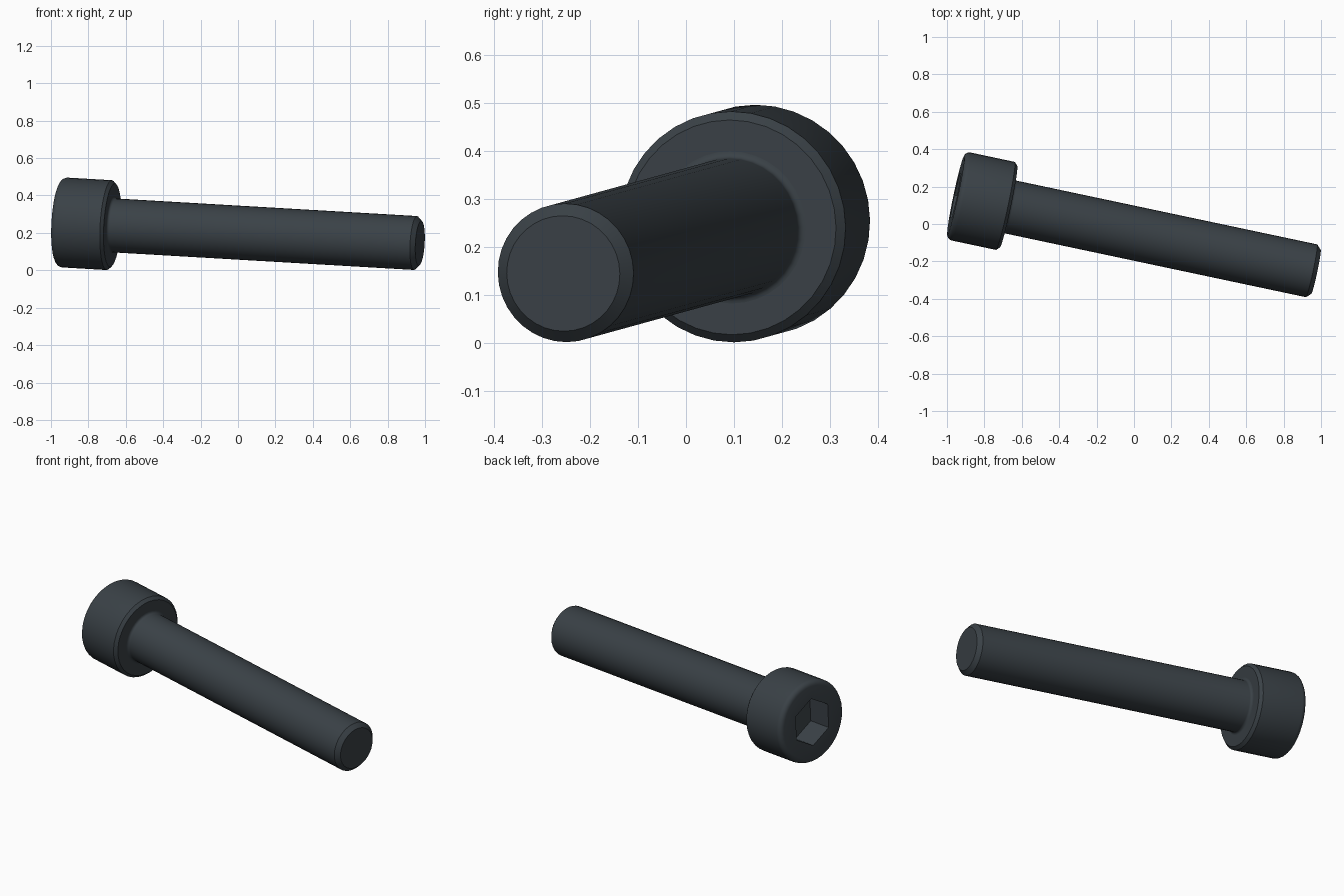
import bpy
import bmesh
from math import cos, sin, pi, radians
from mathutils import Matrix, Vector

if "Cube" in bpy.data.objects:
    bpy.data.objects.remove(bpy.data.objects["Cube"], do_unlink=True)

SIDES = 36
UNIT = 0.0481                      # one design unit in model units
HEAD_R, HEAD_H = 5, 6
SHANK_R, SHANK_L = 3, 35
SOCKET_R, SOCKET_DEPTH = 2.887, 3  # socket corner radius and depth

# Dark blackened steel
steel = bpy.data.materials.new("dark_steel")
steel.use_nodes = True
color = (0.042, 0.053, 0.062, 1)
steel.diffuse_color = color
bsdf = next(n for n in steel.node_tree.nodes if n.type == 'BSDF_PRINCIPLED')
bsdf.inputs["Base Color"].default_value = color

# Frame of the leaning screw: local z runs from head to tip
axis = Vector((0.9767, -0.207, -0.057)).normalized()
up = (Vector((0, 0, 1)) - axis * axis.z).normalized()
side = axis.cross(up)
frame = Matrix((up, side, axis)).transposed().to_4x4()
frame.translation = (-0.953, 0.153, 0.257)
frame = frame @ Matrix.Scale(UNIT, 4)


def hexagon(radius, angle):
    """Distance to a hexagon outline in the given direction."""
    return radius * cos(pi / 6) / cos(angle % (pi / 3) - pi / 6)


def arc(cr, cz, radius, start, end, steps=5):
    """Profile points (radius, height) along a fillet."""
    angles = [radians(start + (end - start) * i / steps) for i in range(steps + 1)]
    return [(cr + radius * cos(a), cz + radius * sin(a)) for a in angles]


def loft(name, profile, hex_rings=0, cap_start=False, cap_end=False):
    """Sweep a profile round the axis; the first hex_rings rings are hexagonal."""
    bm = bmesh.new()
    rings = []
    for i, (r, z) in enumerate(profile):
        ring = []
        for k in range(SIDES):
            a = 2 * pi * k / SIDES
            d = hexagon(r, a) if i < hex_rings else r
            ring.append(bm.verts.new((d * cos(a), d * sin(a), z)))
        rings.append(ring)
    for lower, upper in zip(rings, rings[1:]):
        for k in range(SIDES):
            n = (k + 1) % SIDES
            bm.faces.new((lower[k], lower[n], upper[n], upper[k]))
    if cap_start:
        bm.faces.new(rings[0][::-1])
    if cap_end:
        bm.faces.new(rings[-1])
    bm.transform(frame)
    bm.normal_update()
    mesh = bpy.data.meshes.new(name)
    bm.to_mesh(mesh)
    bm.free()
    mesh.materials.append(steel)
    obj = bpy.data.objects.new(name, mesh)
    bpy.context.collection.objects.link(obj)
    bpy.ops.object.select_all(action='DESELECT')
    obj.select_set(True)
    bpy.context.view_layer.objects.active = obj
    bpy.ops.object.shade_smooth_by_angle(angle=radians(30))
    return obj


# Head: socket floor, socket wall, end face, rounded rim, chamfered underside
rim, bevel, neck = 0.6, 0.35, 0.3
head = [(SOCKET_R, SOCKET_DEPTH), (SOCKET_R, 0)]
head += arc(HEAD_R - rim, rim, rim, -90, 0)
head += [(HEAD_R, HEAD_H - bevel), (HEAD_R - bevel, HEAD_H), (SHANK_R + neck, HEAD_H)]
loft("socket_head", head, hex_rings=2, cap_start=True)

# Shank: neck fillet, plain cylinder, chamfered tip
tip, chamfer = HEAD_H + SHANK_L, 0.5
shank = arc(SHANK_R + neck, HEAD_H + neck, neck, 270, 180)
shank += [(SHANK_R, tip - chamfer), (SHANK_R - chamfer, tip)]
loft("shank", shank, cap_end=True)
